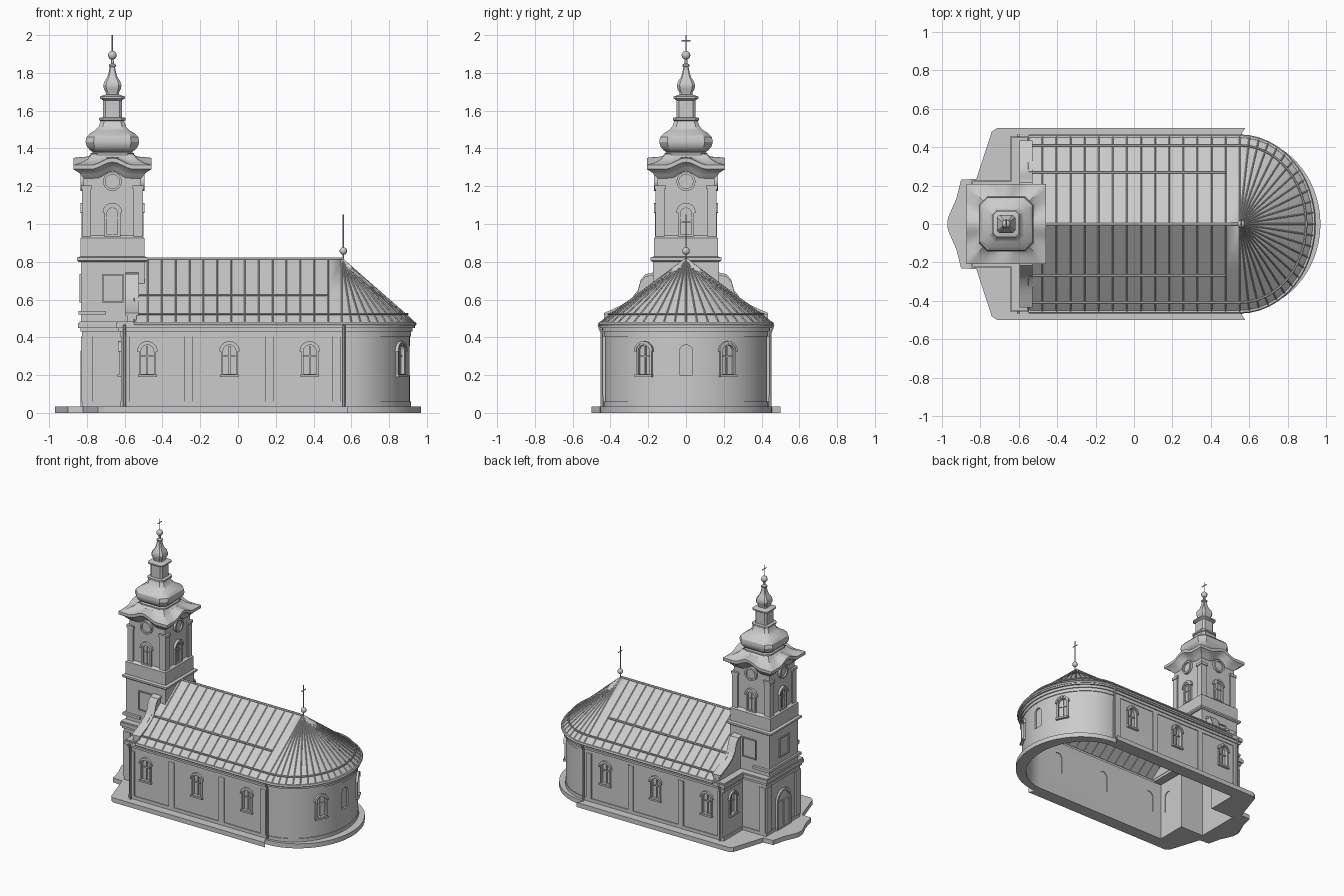
import bpy, bmesh, math
from mathutils import Matrix, Vector

if "Cube" in bpy.data.objects:
    bpy.data.objects.remove(bpy.data.objects["Cube"])

grey = bpy.data.materials.new("plaster_grey")
grey.use_nodes = True
grey.diffuse_color = (0.6, 0.6, 0.6, 1)
grey.node_tree.nodes["Principled BSDF"].inputs["Base Color"].default_value = (0.6, 0.6, 0.6, 1)

CX = 0.55            # where the apse starts
TX = -0.665          # tower axis
PI = math.pi
UP = Vector((0, 0, 1))
parts = []


def add(name, mesh):
    ob = bpy.data.objects.new(name, mesh)
    bpy.context.collection.objects.link(ob)
    mesh.materials.clear()
    mesh.materials.append(grey)
    parts.append(ob)
    return ob


def from_curve(name, cu, matrix=Matrix()):
    """Turn a curve into a clean mesh object."""
    tmp = bpy.data.objects.new("tmp", cu)
    bpy.context.collection.objects.link(tmp)
    dg = bpy.context.evaluated_depsgraph_get()
    mesh = bpy.data.meshes.new_from_object(tmp.evaluated_get(dg))
    bpy.data.objects.remove(tmp)
    bm = bmesh.new()
    bm.from_mesh(mesh)
    bmesh.ops.remove_doubles(bm, verts=bm.verts, dist=1e-5)
    bmesh.ops.transform(bm, matrix=matrix, verts=bm.verts)
    bmesh.ops.recalc_face_normals(bm, faces=bm.faces)
    bm.to_mesh(mesh)
    bm.free()
    return add(name, mesh)


def spline(cu, pts, closed):
    s = cu.splines.new("POLY")
    s.points.add(len(pts) - 1)
    for p, q in zip(s.points, pts):
        p.co = (*q, 0, 1) if len(q) == 2 else (*q, 1)
    s.use_cyclic_u = closed


def plate(name, loops, z0, z1, matrix=Matrix()):
    """Flat outline (later loops are holes) extruded from z0 to z1."""
    cu = bpy.data.curves.new(name, "CURVE")
    cu.dimensions, cu.fill_mode = "2D", "BOTH"
    cu.extrude = (z1 - z0) / 2
    for lp in loops:
        spline(cu, lp, True)
    return from_curve(name, cu, matrix @ Matrix.Translation((0, 0, (z0 + z1) / 2)))


def tubes(name, paths, r, res=1):
    cu = bpy.data.curves.new(name, "CURVE")
    cu.dimensions, cu.bevel_depth, cu.bevel_resolution = "3D", r, res
    cu.use_fill_caps = True
    for p in paths:
        spline(cu, [tuple(q) for q in p], False)
    return from_curve(name, cu)


def face_at(x, y, a, z=0):
    """Frame on a wall: local x along it, y up, z outward at angle a."""
    n = Vector((math.cos(a), math.sin(a), 0))
    t = UP.cross(n)
    return Matrix(((t.x, 0, n.x, x), (t.y, 0, n.y, y), (0, 1, 0, z), (0, 0, 0, 1)))


def rect(x0, x1, y0, y1):
    return [(x0, y0), (x1, y0), (x1, y1), (x0, y1)]


def box(name, x0, x1, y0, y1, z0, z1):
    return plate(name, [rect(x0, x1, y0, y1)], z0, z1)


def circle(r, z=0):
    return [(r * math.cos(i * PI / 14), z + r * math.sin(i * PI / 14)) for i in range(28)]


def arch(w, z0, z1):
    top = [(w * math.cos(i * PI / 12), z1 - w + w * math.sin(i * PI / 12)) for i in range(13)]
    return [(-w, z0), (w, z0)] + top


def loft(name, sections, chamfer=0.0, x=TX):
    """Square tower piece through (half width, height) sections."""
    bm = bmesh.new()
    rings = []
    for h, z in sections:
        c = h * (1 - chamfer)
        q = [(h, -c), (h, c), (c, h), (-c, h), (-h, c), (-h, -c), (-c, -h), (c, -h)]
        q = q if chamfer else [(h, -h), (h, h), (-h, h), (-h, -h)]
        rings.append([bm.verts.new((x + u, v, z)) for u, v in q])
    skin(bm, rings)
    bm.faces.new(rings[-1])
    bm.faces.new(rings[0][::-1])
    return finish(name, bm)


def skin(bm, rings, closed=True):
    n = len(rings[0])
    for a, b in zip(rings, rings[1:]):
        for i in range(n if closed else n - 1):
            j = (i + 1) % n
            bm.faces.new((a[i], a[j], b[j], b[i]))


def finish(name, bm):
    bmesh.ops.recalc_face_normals(bm, faces=bm.faces)
    mesh = bpy.data.meshes.new(name)
    bm.to_mesh(mesh)
    bm.free()
    return add(name, mesh)


def apse(rx, ry, n=32):
    return [(CX + rx * math.sin(i * PI / n), -ry * math.cos(i * PI / n)) for i in range(n + 1)]


def plan(o):
    """Ground plan of tower, nave and apse, grown by o."""
    west = [(-0.62 - o, 0.43 + o), (-0.62 - o, 0.2 + o), (-0.82 - o, 0.2 + o)]
    return apse(0.36 + o, 0.43 + o) + west + [(x, -y) for x, y in reversed(west)]


# Plinth, walls and eaves cornice
step = [(-0.71, 0.5), (-0.74, 0.48), (-0.82, 0.235), (-0.9, 0.23), (-0.925, 0.13), (-0.965, 0.04), (-0.97, 0.02)]
outline = apse(0.42, 0.455) + [(0.58, 0.5)] + step
outline += [(x, -y) for x, y in reversed([(0.58, 0.5)] + step)]
plate("plinth", [outline, plan(-0.03)], 0, 0.035)
walls = plate("walls", [plan(0), plan(-0.03)], 0.035, 0.45)
for o, z0, z1 in ((0.006, 0.035, 0.06), (0.006, 0.405, 0.43), (0.014, 0.43, 0.45), (0.026, 0.45, 0.475)):
    plate("wall_band", [plan(o), plan(-0.015)], z0, z1)
box("west_ledge", -0.64, -0.54, -0.45, 0.45, 0.465, 0.485)
box("tower_ledge", -0.84, -0.6, -0.222, 0.222, 0.465, 0.485)

# Arched windows: openings, surrounds, panes and bars
th = math.asin(0.22 / 0.43)
spots = [(x, s * 0.43, s * PI / 2) for x in (-0.48, -0.045, 0.38) for s in (1, -1)]
spots += [(-0.62, s * 0.32, PI) for s in (1, -1)]
spots += [(CX + 0.36 * math.cos(th), s * 0.22, s * math.atan2(math.sin(th) / 0.43, math.cos(th) / 0.36)) for s in (1, -1)]
spots.append((CX + 0.36, 0, 0))
cutters = []
for x, y, a in spots:
    m = face_at(x, y, a)
    cutters.append(plate("cutter", [arch(0.034, 0.2, 0.36)], -0.06, 0.05, m))
    plate("window_pane", [arch(0.036, 0.198, 0.362)], -0.024, -0.014, m)
    if a == 0:
        continue
    plate("window_surround", [arch(0.045, 0.2, 0.371), arch(0.034, 0.205, 0.36)], -0.012, 0.009, m)
    hood = arch(0.054, 0.31, 0.38)[2:] + arch(0.043, 0.31, 0.369)[:1:-1]
    plate("window_hood", [hood], -0.012, 0.015, m)
    plate("window_sill", [rect(-0.05, 0.05, 0.19, 0.203)], -0.012, 0.018, m)
    plate("window_mullion", [rect(-0.004, 0.004, 0.2, 0.355)], -0.016, -0.006, m)
    plate("window_transom", [rect(-0.033, 0.033, 0.296, 0.304)], -0.016, -0.006, m)
for c in cutters:
    mod = walls.modifiers.new("opening", "BOOLEAN")
    mod.operation, mod.solver, mod.object = "DIFFERENCE", "EXACT", c
bpy.context.view_layer.update()
cut = bpy.data.meshes.new_from_object(walls.evaluated_get(bpy.context.evaluated_depsgraph_get()))
walls.modifiers.clear()
walls.data = cut
for c in cutters:
    parts.remove(c)
    bpy.data.objects.remove(c)

# Pilasters and drain pipes along the nave
for s in (1, -1):
    for x in (-0.597, -0.26, 0.165, 0.52):
        plate("pilaster", [rect(-0.022, 0.022, 0.06, 0.405)], -0.005, 0.009, face_at(x, s * 0.43, s * PI / 2))
    for x in (-0.6, 0.56):
        tubes("drain_pipe", [[(x, s * 0.445, 0.035), (x, s * 0.445, 0.42), (x, s * 0.462, 0.465)]], 0.008)

# Nave and apse roof
stations = [((-0.55 + 1.1 * i / 15, -0.455), (-0.55 + 1.1 * i / 15, 0)) for i in range(15)]
stations += [(p, (CX, 0)) for p in apse(0.385, 0.455, 24)]
stations += [((e[0], -e[1]), r) for e, r in reversed(stations[:15])]


def on_roof(st, f, lift=0.0):
    e, r = st
    z = 0.475 + f / 0.08 * 0.03 if f < 0.08 else 0.505 + (f - 0.08) / 0.92 * 0.31
    return Vector((e[0] + (r[0] - e[0]) * f, e[1] + (r[1] - e[1]) * f, z + lift))


bm = bmesh.new()
skin(bm, [[bm.verts.new(on_roof(st, f)) for st in stations] for f in (0, 0.04, 0.08, 0.5, 1)], False)
bmesh.ops.remove_doubles(bm, verts=bm.verts, dist=1e-4)
roof = finish("nave_roof", bm)
tubes("roof_seams", [[on_roof(st, f, 0.002) for f in (0, 0.08, 0.985)] for st in stations], 0.004, 0)
tubes("gutter", [[on_roof(st, 0, -0.004) for st in stations]], 0.011)
tubes("lower_snow_rail", [[on_roof(st, 0.1, 0.012) for st in stations]], 0.006)
for side in (stations[:15], stations[-15:]):
    tubes("upper_snow_rail", [[on_roof(st, 0.41, 0.008) for st in side]], 0.007)
tubes("ridge_cap", [[(-0.55, 0, 0.815), (CX, 0, 0.815)]], 0.008)

# Scrolled west gable with coping
curl = [(0.435, 0.485), (0.435, 0.515), (0.4, 0.53), (0.345, 0.555), (0.29, 0.59), (0.255, 0.635), (0.24, 0.69), (0.215, 0.72), (0.17, 0.73)]
mirror = [(-y, z) for y, z in reversed(curl)]
plate("west_gable", [curl + mirror], -0.025, 0.025, face_at(-0.562, 0, 0))
for c in (curl[1:], mirror[:-1]):
    coping = c + [(y, z + 0.014) for y, z in reversed(c)]
    plate("gable_coping", [coping], -0.034, 0.034, face_at(-0.562, 0, 0))

# Tower: lower block, belfry and cornices
box("tower_block", -0.83, -0.495, -0.175, 0.175, 0.48, 0.81)
box("tower_shelf", -0.845, -0.7, -0.195, 0.195, 0.52, 0.54)
loft("belfry", [(0.178, 0.8), (0.188, 0.808), (0.188, 0.822), (0.17, 0.828), (0.17, 0.925), (0.152, 0.94), (0.152, 1.27)])
for sx in (1, -1):
    for sy in (1, -1):
        loft_x, y = TX + sx * 0.137, sy * 0.137
        box("belfry_pilaster", loft_x - 0.024, loft_x + 0.024, y - 0.024, y + 0.024, 0.925, 1.2)
        box("belfry_capital", loft_x - 0.03, loft_x + 0.03, y - 0.03, y + 0.03, 1.185, 1.205)
for k in range(4):
    a = k * PI / 2
    n = Vector((math.cos(a), math.sin(a)))
    m = face_at(TX + 0.152 * n.x, 0.152 * n.y, a)
    plate("belfry_window", [arch(0.042, 0.935, 1.1), arch(0.028, 0.945, 1.085)], -0.01, 0.012, m)
    plate("belfry_hood", [arch(0.052, 1.05, 1.112)[2:] + arch(0.04, 1.05, 1.098)[:1:-1]], -0.01, 0.018, m)
    plate("belfry_bar", [rect(-0.003, 0.003, 0.945, 1.085), rect(-0.028, -0.005, 1.03, 1.036), rect(0.005, 0.028, 1.03, 1.036)], -0.005, 0.006, m)
    plate("clock_rim", [circle(0.05, 1.225), circle(0.037, 1.225)], -0.01, 0.018, m)
    plate("clock_face", [circle(0.038, 1.225)], -0.01, 0.006, m)
    panel = face_at(-0.6625 + 0.1675 * n.x, 0.175 * n.y, a)
    if k:
        plate("block_panel", [rect(-0.058, 0.058, 0.585, 0.735), rect(-0.05, 0.05, 0.593, 0.727)], -0.01, 0.008, panel)

# Tower roof: eaves swell over each clock
bm = bmesh.new()
rings = []
N = 16
for h, z, k in ((0.15, 1.24, 1), (0.17, 1.262, 1), (0.175, 1.27, 1), (0.207, 1.29, 1), (0.207, 1.312, 1), (0.165, 1.325, 0.8), (0.13, 1.345, 0.3), (0.11, 1.37, 0)):
    ring = []
    for q in range(4):
        for i in range(N):
            t = 2 * i / N - 1
            rise = 0.038 * k * (0.5 + 0.5 * math.cos(min(1, abs(t) / 0.55) * PI))
            p = Matrix.Rotation(q * PI / 2, 3, "Z") @ Vector((h, h * t, z + rise))
            ring.append(bm.verts.new(p + Vector((TX, 0, 0))))
    rings.append(ring)
skin(bm, rings)
finish("tower_roof", bm)

# Onion dome, lantern, small dome and finials
loft("onion_dome", [(0.115, 1.365), (0.115, 1.375), (0.102, 1.38), (0.118, 1.39), (0.135, 1.41), (0.142, 1.435), (0.137, 1.46), (0.118, 1.48), (0.092, 1.495), (0.073, 1.515), (0.062, 1.545), (0.07, 1.55), (0.07, 1.562), (0.05, 1.565)], 0.3)
loft("lantern", [(0.05, 1.56), (0.05, 1.655), (0.066, 1.665), (0.066, 1.675), (0.036, 1.685)], 0.25)
loft("small_dome", [(0.034, 1.68), (0.034, 1.695), (0.045, 1.715), (0.048, 1.735), (0.042, 1.755), (0.028, 1.775), (0.02, 1.8), (0.014, 1.83), (0.019, 1.835), (0.019, 1.843), (0.008, 1.85), (0.006, 1.88)], 0.3)


def finial(x, ball, r, base, top, arm):
    bm = bmesh.new()
    bmesh.ops.create_uvsphere(bm, u_segments=16, v_segments=10, radius=r, matrix=Matrix.Translation((x, 0, ball)))
    finish("finial_ball", bm)
    tubes("finial_cross", [[(x, 0, base), (x, 0, top)], [(x, -0.025, arm), (x, 0.025, arm)]], 0.0035)


finial(TX, 1.893, 0.023, 1.87, 2.0, 1.97)
finial(CX + 0.008, 0.857, 0.02, 0.8, 1.05, 1.01)

# West entrance and tower corner pilasters
door = face_at(-0.82, 0, PI)
plate("door_surround", [arch(0.085, 0.035, 0.33), arch(0.068, 0.04, 0.313)], -0.01, 0.015, door)
for s in (1, -1):
    plate("door_leaf", [rect(s * 0.034 - 0.03, s * 0.034 + 0.03, 0.04, 0.24)], -0.005, 0.008, door)
    plate("tower_pilaster", [rect(s * 0.175 - 0.03, s * 0.175 + 0.03, 0.06, 0.405)], -0.01, 0.012, door)
    plate("tower_side_pilaster", [rect(-0.025, 0.025, 0.06, 0.405)], -0.01, 0.01, face_at(-0.795, s * 0.2, s * PI / 2))

# Smooth curved surfaces, keep edges sharp
bpy.ops.object.select_all(action="DESELECT")
for ob in parts:
    ob.select_set(True)
bpy.context.view_layer.objects.active = walls
bpy.ops.object.shade_smooth_by_angle()
